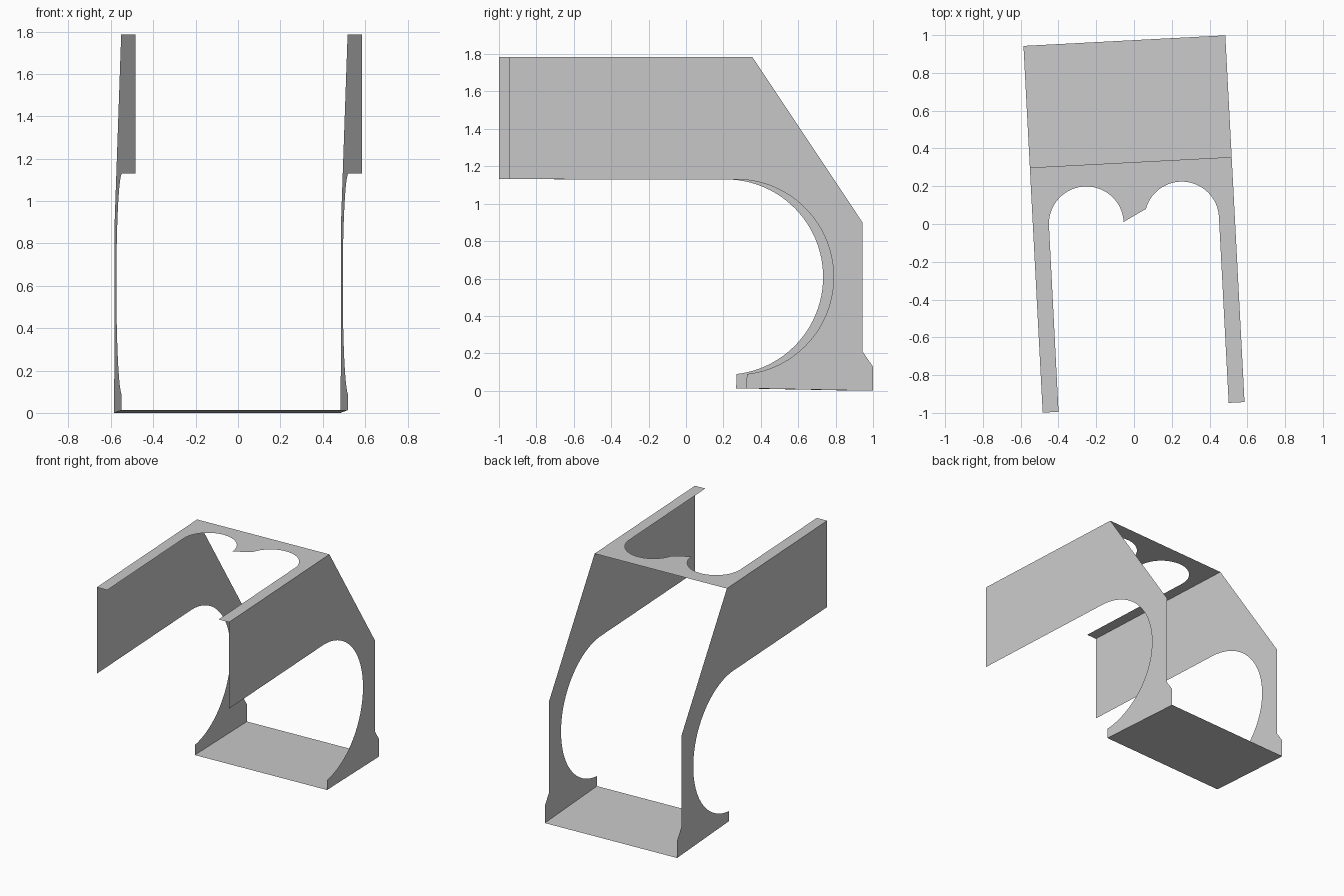
import bpy
import bmesh
from math import sin, cos, radians
from mathutils import Matrix

cube = bpy.data.objects.get("Cube")
if cube:
    bpy.data.objects.remove(cube, do_unlink=True)

# Single grey sheet material
grey = bpy.data.materials.new("sheet_grey")
grey.use_nodes = True
colour = (0.585, 0.585, 0.585, 1)
grey.diffuse_color = colour
grey.node_tree.nodes["Principled BSDF"].inputs["Base Color"].default_value = colour

TURN = Matrix.Rotation(radians(3), 4, 'Z')   # whole bracket sits slightly turned
HALF_W, HALF_L = 0.535, 0.972
TOP, BEND, REACH = 1.785, 0.327, 0.297
LIP = 0.013                                   # raised front edge of the base


def arc(cx, cy, r, start, end, steps=40):
    """Points along a circular arc, angles in degrees."""
    angles = [radians(start + (end - start) * i / steps) for i in range(steps + 1)]
    return [(cx + r * cos(a), cy + r * sin(a)) for a in angles]


def sheet(name, points, flip=False):
    """One flat sheet bounded by the given outline."""
    bm = bmesh.new()
    face = bm.faces.new([bm.verts.new(p) for p in points])
    if flip:
        face.normal_flip()
    face.normal_update()                      # needed to fill concave outlines
    bmesh.ops.triangulate(bm, faces=[face], ngon_method='EAR_CLIP')
    bm.transform(TURN)
    mesh = bpy.data.meshes.new(name)
    bm.to_mesh(mesh)
    bm.free()
    mesh.materials.append(grey)
    obj = bpy.data.objects.new(name, mesh)
    bpy.context.collection.objects.link(obj)


# Side panels: long upper arm, sloped back, round cut-out and short foot
profile = [(-HALF_L, TOP), (-HALF_L, 1.131)]
profile += arc(0.24, 0.608, 0.522, 90, -83.7, 64)
profile += [(REACH, LIP), (HALF_L, 0), (HALF_L, 0.13),
            (0.917, 0.21), (0.917, 0.9), (BEND, TOP)]
for name, x in (("left_side_panel", HALF_W), ("right_side_panel", -HALF_W)):
    sheet(name, [(x, y, z) for y, z in profile], flip=x < 0)

# Base plate
sheet("base_plate", [(-HALF_W, REACH, LIP), (HALF_W, REACH, LIP),
                     (HALF_W, HALF_L, 0), (-HALF_W, HALF_L, 0)])

# Top plate: two arms along the panels and a double-arched front edge
inner = 0.451
outline = [(-HALF_W, BEND), (-HALF_W, -HALF_L), (-inner, -HALF_L)]
outline += arc(-0.252, 0.014, 0.198, 180, 0)
outline += arc(0.254, 0.014, 0.197, 161.5, 0)
outline += [(inner, -HALF_L), (HALF_W, -HALF_L), (HALF_W, BEND)]
sheet("top_plate", [(x, y, TOP) for x, y in outline])
